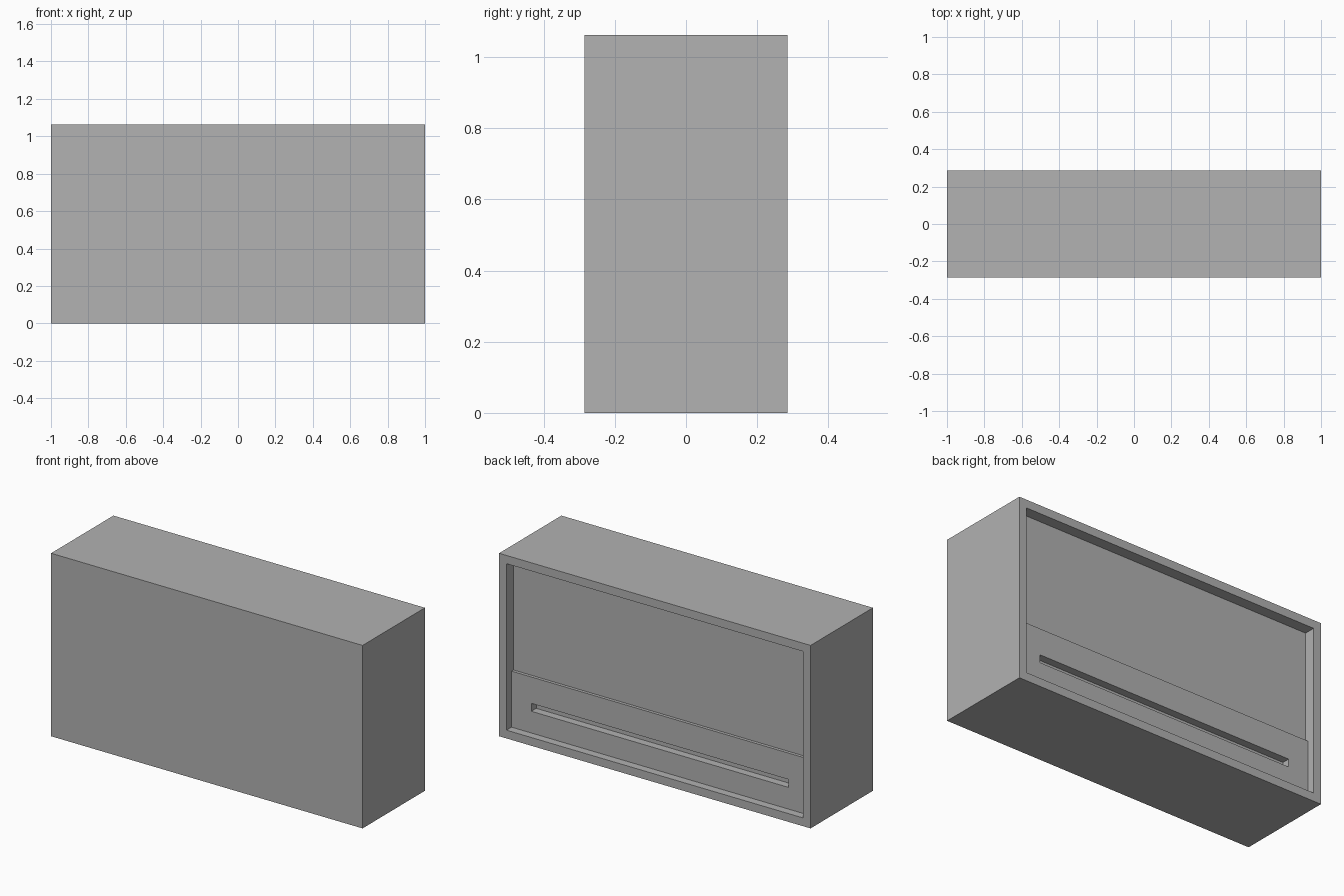
import bpy

cube = bpy.data.objects.get("Cube")
if cube:
    bpy.data.objects.remove(cube, do_unlink=True)

W, D, H = 1.0, 0.286, 1.062      # half width, half depth, height
RIM = 0.048                      # border around the rear recess

grey = bpy.data.materials.new("plain_grey")
grey.use_nodes = True
colour = (0.445, 0.445, 0.445, 1)
grey.diffuse_color = colour
grey.node_tree.nodes["Principled BSDF"].inputs["Base Color"].default_value = colour


def box(name, half_x, y0, y1, z0, z1):
    """Box centred on x, spanning the given y and z ranges."""
    bpy.ops.mesh.primitive_cube_add(size=1, location=(0, (y0 + y1) / 2, (z0 + z1) / 2))
    ob = bpy.context.object
    ob.name = name
    ob.scale = (2 * half_x, y1 - y0, z1 - z0)
    bpy.ops.object.transform_apply(location=True, rotation=False, scale=True)
    ob.data.materials.append(grey)
    return ob


def cut(target, name, half_x, depth, z0, z1):
    """Cut a pocket of the given depth into the back of the target."""
    cutter = box(name, half_x, D - depth, D + 0.1, z0, z1)
    cutter.hide_render = True
    mod = target.modifiers.new(name, 'BOOLEAN')
    mod.operation, mod.solver, mod.object = 'DIFFERENCE', 'EXACT', cutter
    bpy.context.view_layer.objects.active = target
    bpy.ops.object.modifier_apply(modifier=mod.name)
    bpy.data.objects.remove(cutter, do_unlink=True)


# Solid case with a shallow recess in the back
case = box("case", W, -D, D, 0, H)
cut(case, "rear_recess", W - RIM, 0.046, RIM, H - RIM)

# Upper part goes deeper, leaving a raised lower panel
cut(case, "upper_recess", W - RIM, 0.064, 0.373, H - RIM)

# Long slot in the lower panel
cut(case, "connector_slot", 0.825, 0.091, 0.174, 0.22)
